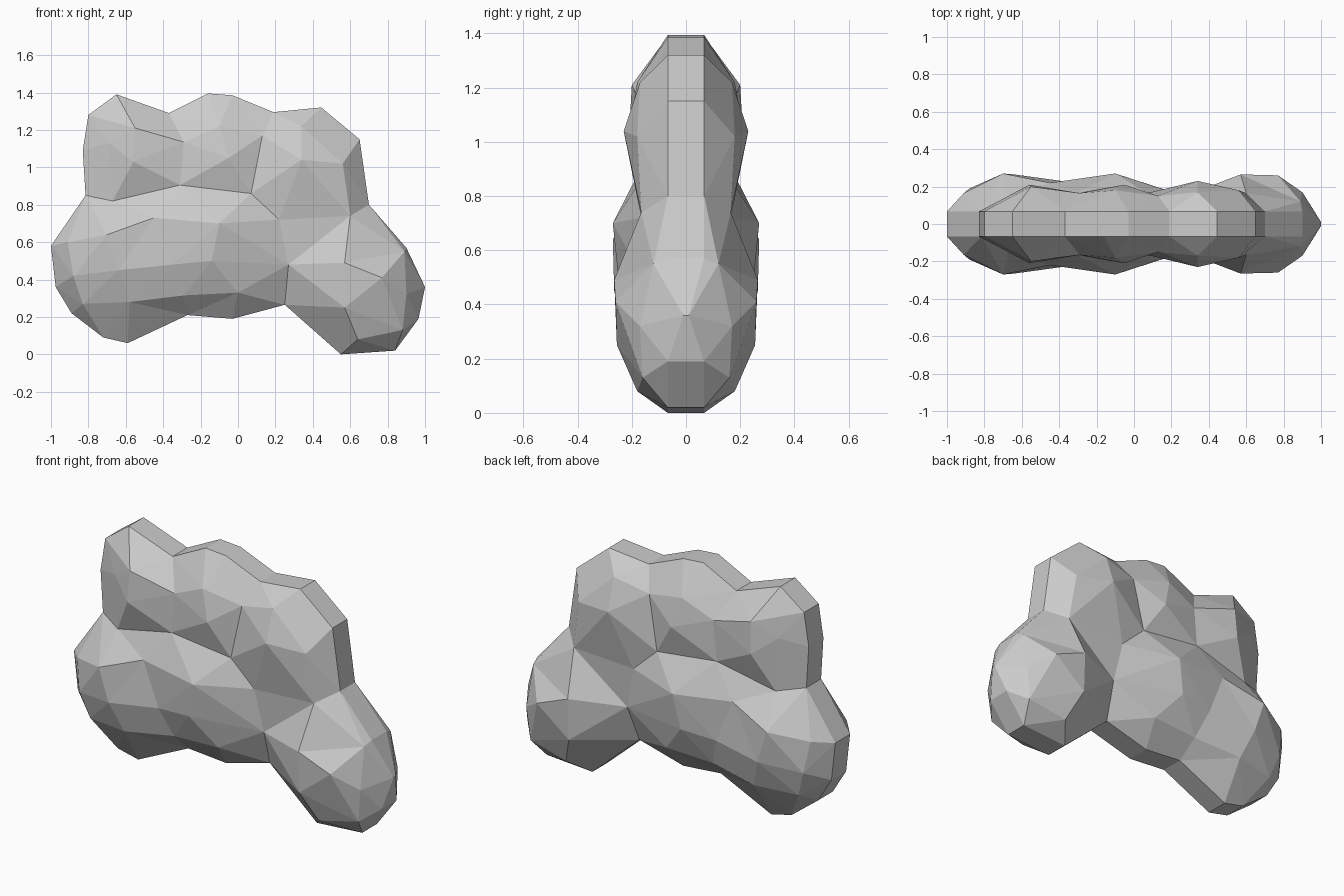
import bpy, bmesh
from mathutils import Vector
from mathutils.geometry import delaunay_2d_cdt

RIM = 0.067  # half width of the flat band around the silhouette

# Silhouette of the puffy cloud (x, z), counter-clockwise from the left
outline = [(-1, .58), (-.975, .36), (-.89, .22), (-.72, .09), (-.59, .06),
           (-.27, .21), (-.03, .19), (.25, .265), (.55, 0), (.84, .02),
           (.965, .19), (1, .36), (.90, .57), (.70, .80), (.65, 1.15),
           (.445, 1.32), (.19, 1.295), (-.03, 1.385), (-.16, 1.395),
           (-.37, 1.29), (-.65, 1.39), (-.80, 1.28), (-.83, 1.09), (-.815, .85)]

# Valley points between the lobes (x, z, depth) and the creases joining them
valleys = [(-.67, .82, .14), (-.31, .905, .165), (.07, .86, .165),
           (.22, .72, .165), (.60, .74, .165), (.27, .48, .15),
           (-.29, 1.135, .165), (.13, 1.17, .15)]
creases = [(0, 1), (1, 2), (2, 3), (3, 4), (3, 5), (1, 6), (2, 7)]

# Raised points of each lobe (x, z, depth)
upper_lobes = [(-.55, 1.21, .20), (-.69, 1.13, .14), (-.56, 1.03, .21),
               (-.10, 1.22, .18), (-.05, 1.05, .21),
               (.34, 1.04, .23), (.34, 1.22, .17), (.56, 1.02, .18)]
lower_lobes = [(-.91, .60, .165), (-.83, .27, .16), (-.58, .28, .21),
               (-.70, .64, .27), (-.64, .45, .265), (-.35, .48, .225),
               (-.88, .42, .19), (-.29, .315, .17), (0, .33, .18),
               (-.10, .70, .27), (-.14, .50, .25), (.77, .41, .26),
               (.89, .55, .12), (.90, .32, .17), (.57, .49, .265),
               (.57, .25, .255), (.64, .08, .18), (.88, .13, .16),
               (-.45, .73, .22)]

n = len(outline)
points = [(x, z, .01 if x == 1 else RIM) for x, z in outline]
points += valleys + upper_lobes + lower_lobes
flat = [Vector((x, z)) for x, z, d in points]
edges = [(a + n, b + n) for a, b in creases]
_, _, faces, originals, _, _ = delaunay_2d_cdt(flat, edges, [list(range(n))], 1, 1e-5)

bm = bmesh.new()
# Front and back puffs mirror each other
sides = []
for s in (-1, 1):
    verts = [bm.verts.new((x, s * d, z)) for x, z, d in points]
    sides.append(verts)
    for f in faces:
        bm.faces.new([verts[originals[i][0]] for i in f])
# Band joining front to back
front, back = sides
for i in range(n):
    j = (i + 1) % n
    bm.faces.new((front[i], front[j], back[j], back[i]))
bmesh.ops.recalc_face_normals(bm, faces=bm.faces)

mesh = bpy.data.meshes.new("cloud")
bm.to_mesh(mesh)
bm.free()
bpy.context.collection.objects.link(bpy.data.objects.new("cloud", mesh))
